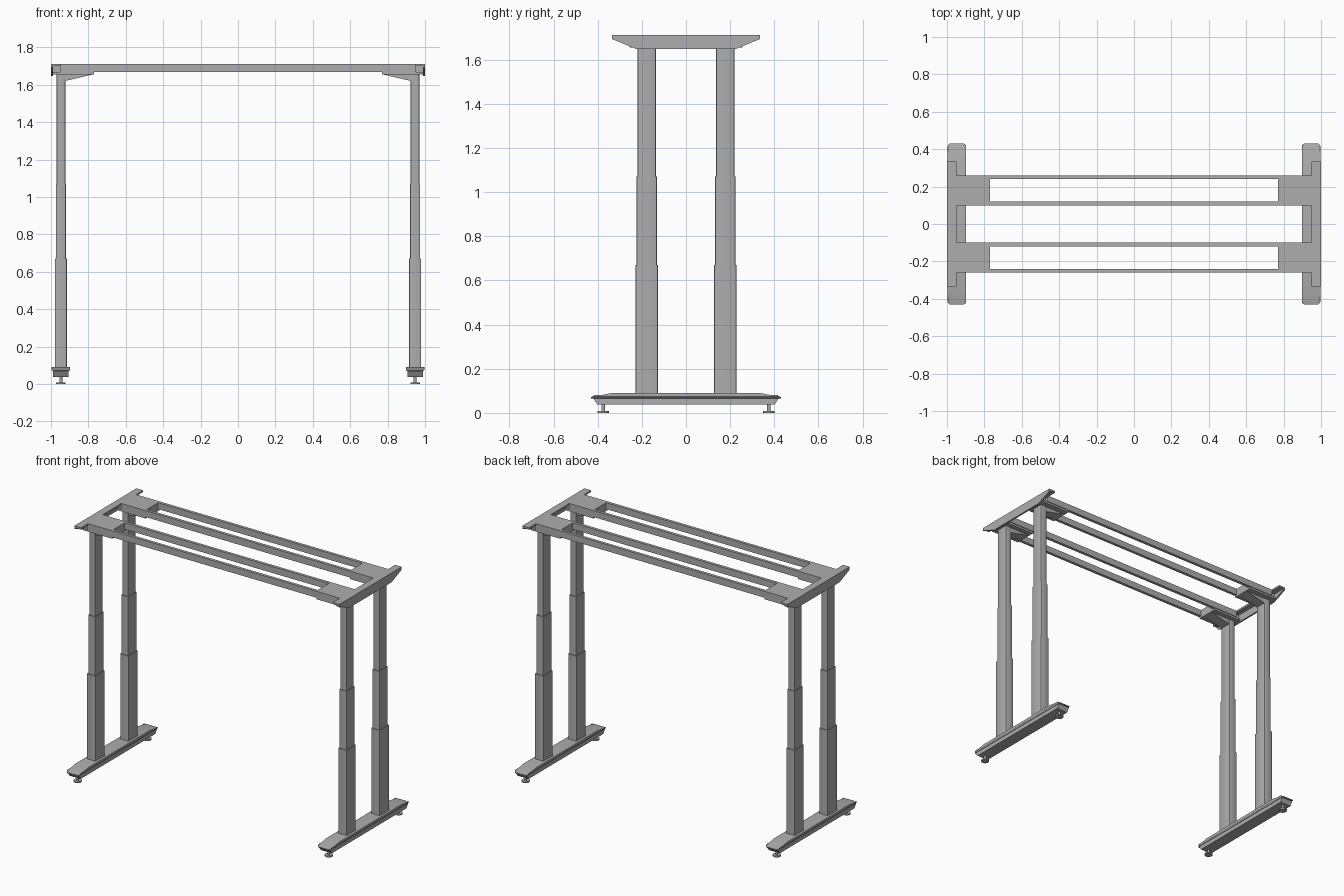
import bpy
import bmesh
from mathutils import Vector

cube = bpy.data.objects.get("Cube")
if cube:
    bpy.data.objects.remove(cube, do_unlink=True)

grey = bpy.data.materials.new("steel_grey")
grey.use_nodes = True
colour = (0.42, 0.42, 0.42, 1)
grey.diffuse_color = colour
grey.node_tree.nodes["Principled BSDF"].inputs["Base Color"].default_value = colour

TOP, BEAM_LOW, LEG_TOP = 1.712, 1.668, 1.655
LEG_X, LEG_Y = 0.947, 0.178


def finish(bm, name):
    bmesh.ops.recalc_face_normals(bm, faces=bm.faces)
    mesh = bpy.data.meshes.new(name)
    bm.to_mesh(mesh)
    bm.free()
    mesh.materials.append(grey)
    obj = bpy.data.objects.new(name, mesh)
    bpy.context.collection.objects.link(obj)
    return obj


def extrude(name, points, axis, start, end, corner=0, corner_y=0):
    """Extrude a profile along x (points are y, z) or along y (points are x, z)."""
    bm = bmesh.new()
    place = (lambda p: (start, *p)) if axis == "x" else (lambda p: (p[0], start, p[1]))
    face = bm.faces.new([bm.verts.new(place(p)) for p in points])
    shift = Vector((end - start, 0, 0)) if axis == "x" else Vector((0, end - start, 0))
    moved = bmesh.ops.extrude_face_region(bm, geom=[face])["geom"]
    bmesh.ops.translate(bm, vec=shift, verts=[v for v in moved if isinstance(v, bmesh.types.BMVert)])
    # face regions extruded from a lone face keep their start cap
    if corner:
        edges = [e for e in bm.edges
                 if all(abs(v.co.y) > corner_y for v in e.verts)
                 and abs(e.verts[0].co.x - e.verts[1].co.x) < 1e-5]
        bmesh.ops.bevel(bm, geom=edges, offset=corner, segments=4, profile=0.5, affect="EDGES")
    return finish(bm, name)


def box(name, x, y, z, corner=0):
    bm = bmesh.new()
    bmesh.ops.create_cube(bm, size=1)
    for v in bm.verts:
        v.co = [lo + (c + 0.5) * (hi - lo) for c, (lo, hi) in zip(v.co, (x, y, z))]
    if corner:
        upright = [e for e in bm.edges if abs(e.verts[0].co.z - e.verts[1].co.z) > 1e-4]
        bmesh.ops.bevel(bm, geom=upright, offset=corner, segments=2, profile=0.5, affect="EDGES")
    return finish(bm, name)


def cylinder(name, x, y, z0, z1, radius):
    bm = bmesh.new()
    bmesh.ops.create_cone(bm, cap_ends=True, segments=24, radius1=radius, radius2=radius, depth=z1 - z0)
    bmesh.ops.translate(bm, vec=(x, y, (z0 + z1) / 2), verts=bm.verts)
    return finish(bm, name)


def span(sign, a, b):
    return tuple(sorted((sign * a, sign * b)))


def symmetric(half):
    """Complete a y, z profile from its +y half."""
    return half + [(-y, z) for y, z in reversed(half)]


# Four long rails carrying the top
for side, label in ((-1, "front"), (1, "back")):
    box(label + "_outer_rail", (-0.952, 0.952), span(side, 0.24, 0.26), (BEAM_LOW, TOP))
    box(label + "_inner_rail", (-0.952, 0.952), span(side, 0.10, 0.12), (BEAM_LOW, TOP))

for sx, end in ((1, "left"), (-1, "right")):
    # Angle bracket closing each end of the frame
    wing = symmetric([(0.335, TOP), (0.335, 1.693), (0.225, 1.648)])
    extrude(end + "_end_plate", wing, "x", sx * 0.988, sx)
    box(end + "_end_flange", span(sx, 0.95, 0.99), (-0.335, 0.335), (1.7, TOP))

    # Foot: sloping cap over a narrower tapered base
    cap = symmetric([(0.335, 0.09), (0.43, 0.072), (0.43, 0.066)])
    extrude(end + "_foot_cap", cap, "x", sx * 0.898, sx * 0.996, 0.015, 0.42)
    base = symmetric([(0.42, 0.066), (0.402, 0.038)])
    extrude(end + "_foot_base", base, "x", sx * 0.905, sx * 0.989)

    for sy, label in ((-1, "front"), (1, "back")):
        name = end + "_" + label
        # Corner block, mounting plate and wedge under the rails
        box(name + "_corner_block", span(sx, 0.77, 0.989), span(sy, 0.12, 0.24), (BEAM_LOW, TOP))
        box(name + "_mount_plate", span(sx, 0.77, 0.989), span(sy, 0.105, 0.255), (LEG_TOP, BEAM_LOW))
        wedge = [(sx * 0.775, LEG_TOP), (sx * 0.925, LEG_TOP), (sx * 0.925, 1.62)]
        extrude(name + "_wedge", wedge, "y", sy * 0.14, sy * 0.216)

        # Telescoping leg in three stages
        stages = (("lower", 0.088, 0.67, 0.032, 0.051),
                  ("middle", 0.66, 1.07, 0.027, 0.046),
                  ("upper", 1.06, LEG_TOP, 0.0235, 0.041))
        for stage, z0, z1, hx, hy in stages:
            box(name + "_" + stage + "_leg",
                (sx * LEG_X - hx, sx * LEG_X + hx),
                (sy * LEG_Y - hy, sy * LEG_Y + hy), (z0, z1), 0.005)

        # Levelling foot
        cylinder(name + "_leveller_pad", sx * LEG_X, sy * 0.375, 0, 0.009, 0.026)
        cylinder(name + "_leveller_stem", sx * LEG_X, sy * 0.375, 0.008, 0.04, 0.008)

# Smooth the rounded corners while keeping edges sharp
bpy.ops.object.select_all(action="DESELECT")
for obj in bpy.context.scene.objects:
    if obj.type == "MESH" and obj.name.endswith(("_leg", "_pad", "_stem", "_cap")):
        obj.select_set(True)
        bpy.context.view_layer.objects.active = obj
bpy.ops.object.shade_smooth_by_angle()
